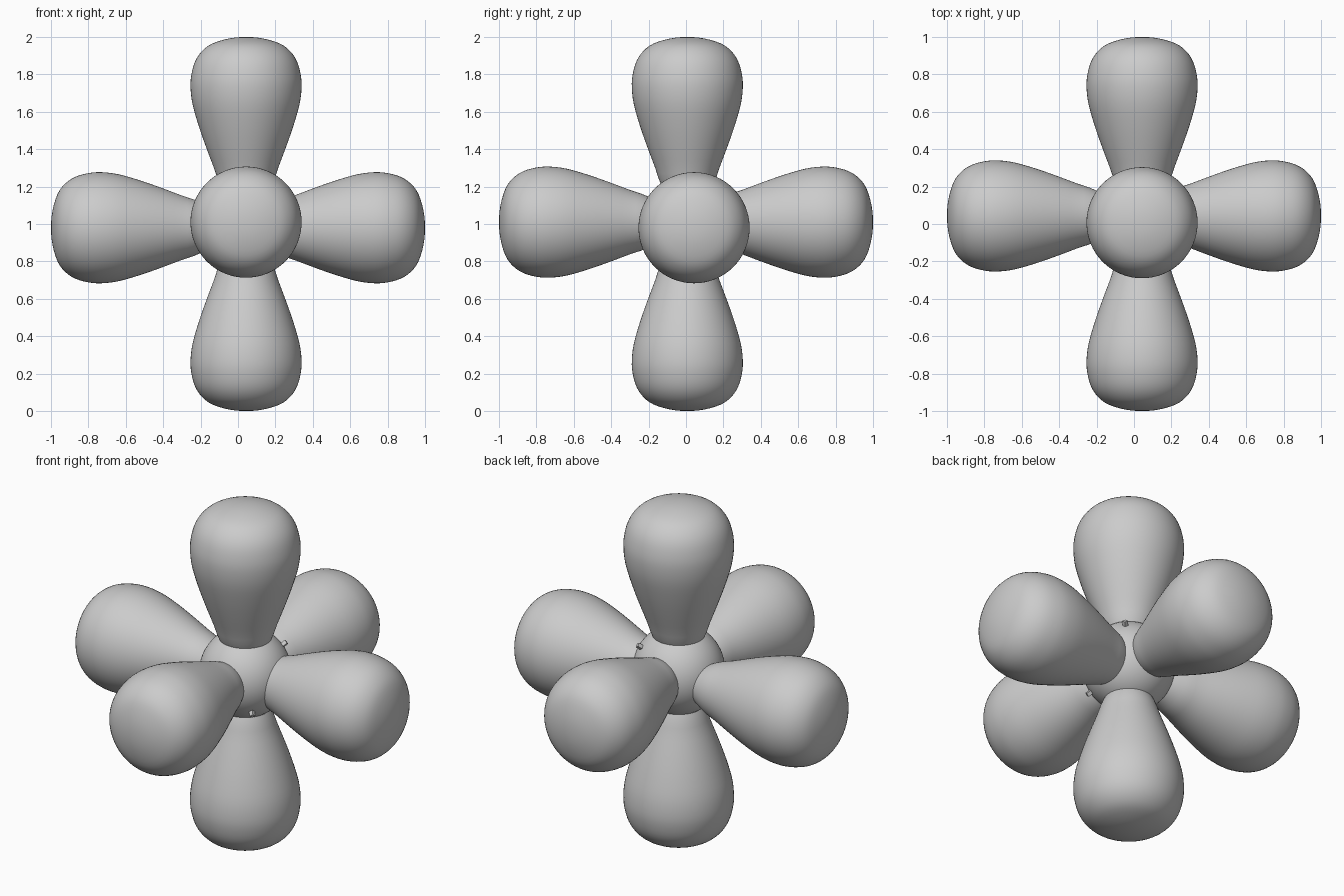
import bpy, bmesh
from mathutils import Vector, Matrix

if "Cube" in bpy.data.objects:
    bpy.data.objects.remove(bpy.data.objects["Cube"])

# Teardrop half-profile: (radius, distance from the centre)
PROFILE = [(0, 0.0), (0.06, 0.06), (0.14, 0.21), (0.172, 0.30), (0.217, 0.42),
           (0.255, 0.53), (0.286, 0.64), (0.297, 0.73), (0.292, 0.80),
           (0.272, 0.87), (0.235, 0.925), (0.18, 0.965), (0.09, 0.992), (0, 1.0)]
SEG = 64


def smooth_profile(pts, steps=3):
    """Catmull-Rom interpolation through the profile points."""
    p = [Vector(q) for q in pts]
    p = [p[0] * 2 - p[1]] + p + [Vector((-p[-2].x, p[-2].y))]
    out = []
    for i in range(1, len(p) - 2):
        a, b, c, d = p[i - 1:i + 3]
        for k in range(steps):
            t = k / steps
            out.append(0.5 * (2 * b + (c - a) * t + (2 * a - 5 * b + 4 * c - d) * t * t
                              + (3 * b - a - 3 * c + d) * t ** 3))
    return out + [p[-2]]


def finish(name, bm, smooth=True):
    bmesh.ops.recalc_face_normals(bm, faces=bm.faces)
    for f in bm.faces:
        f.smooth = smooth
    me = bpy.data.meshes.new(name)
    bm.to_mesh(me)
    bm.free()
    ob = bpy.data.objects.new(name, me)
    bpy.context.collection.objects.link(ob)
    return ob


def lobe(name, direction, base):
    bm = bmesh.new()
    vs = [bm.verts.new((q.x, 0, q.y)) for q in smooth_profile(PROFILE)]
    es = [bm.edges.new(pair) for pair in zip(vs, vs[1:])]
    bmesh.ops.spin(bm, geom=vs + es, cent=(0, 0, 0), axis=(0, 0, 1),
                   angle=6.283185307, steps=SEG, use_duplicate=False)
    bmesh.ops.remove_doubles(bm, verts=bm.verts, dist=1e-4)
    ob = finish(name, bm)
    rot = Vector((0, 0, 1)).rotation_difference(Vector(direction))
    ob.matrix_world = Matrix.Translation(base) @ rot.to_matrix().to_4x4()


# Six lobes, each axis pair slightly off centre
lobe("right_lobe", (1, 0, 0), (0, 0.043, 0.98))
lobe("left_lobe", (-1, 0, 0), (0, 0.043, 0.98))
lobe("back_lobe", (0, 1, 0), (0.043, 0, 1.01))
lobe("front_lobe", (0, -1, 0), (0.043, 0, 1.01))
lobe("top_lobe", (0, 0, 1), (0.043, 0.007, 1))
lobe("bottom_lobe", (0, 0, -1), (0.043, 0.007, 1))

# Central ball
centre = Vector((0.043, 0.007, 1.01))
bm = bmesh.new()
bmesh.ops.create_uvsphere(bm, u_segments=64, v_segments=32, radius=0.248)
finish("core_ball", bm).location = centre

# Tiny stubs poking out between the lobes
for name, d in (("upper_stub", (1, 1, 1)), ("lower_stub", (1, -1, -1))):
    d = Vector(d).normalized()
    bm = bmesh.new()
    bmesh.ops.create_cube(bm, size=1, matrix=Matrix.Diagonal((0.022, 0.022, 0.06, 1)))
    ob = finish(name, bm, False)
    rot = Vector((0, 0, 1)).rotation_difference(d)
    ob.matrix_world = Matrix.Translation(centre + d * 0.245) @ rot.to_matrix().to_4x4()
